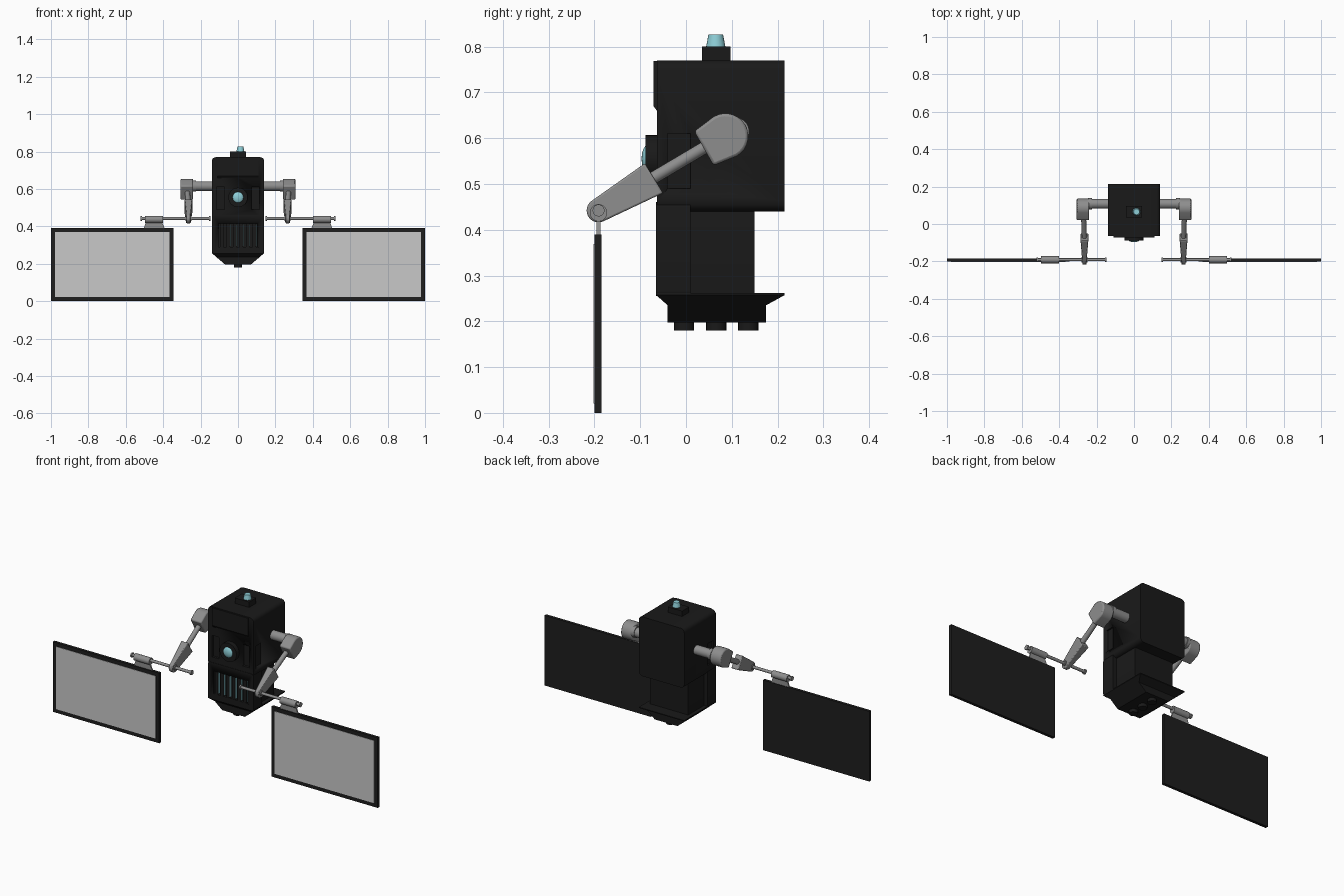
import bpy, bmesh, math
from mathutils import Vector

if "Cube" in bpy.data.objects:
    bpy.data.objects.remove(bpy.data.objects["Cube"])


def material(name, rgb):
    m = bpy.data.materials.new(name)
    m.diffuse_color = (*rgb, 1)
    m.use_nodes = True
    m.node_tree.nodes["Principled BSDF"].inputs["Base Color"].default_value = m.diffuse_color
    return m


BLACK = material("black shell", (0.010, 0.010, 0.010))
FRAME = material("dark frame", (0.013, 0.013, 0.013))
GREY = material("grey metal", (0.27, 0.27, 0.27))
SCREEN = material("pale screen", (0.58, 0.58, 0.58))
CYAN = material("cyan light", (0.27, 0.62, 0.68))


def finish(name, bm, mat, bevel=0, smooth=True):
    bmesh.ops.recalc_face_normals(bm, faces=bm.faces)
    me = bpy.data.meshes.new(name)
    bm.to_mesh(me)
    bm.free()
    ob = bpy.data.objects.new(name, me)
    bpy.context.collection.objects.link(ob)
    me.materials.append(mat)
    if bevel:
        mod = ob.modifiers.new("bevel", 'BEVEL')
        mod.width, mod.segments = bevel, 2
    if smooth:
        bpy.ops.object.select_all(action='DESELECT')
        ob.select_set(True)
        bpy.context.view_layer.objects.active = ob
        bpy.ops.object.shade_smooth_by_angle(angle=math.radians(35))
    return ob


def loft(name, rings, mat, bevel=0):
    """Skin a list of equal-length point rings and cap both ends."""
    bm = bmesh.new()
    vs = [[bm.verts.new(p) for p in r] for r in rings]
    n = len(vs[0])
    for a, b in zip(vs, vs[1:]):
        for i in range(n):
            j = (i + 1) % n
            bm.faces.new((a[i], a[j], b[j], b[i]))
    bm.faces.new(vs[0])
    bm.faces.new(vs[-1])
    return finish(name, bm, mat, bevel)


def prism(name, pts, axis, a, b, mat, bevel=0):
    """Extrude a (y,z) outline along x, or an (x,z) outline along y."""
    put = (lambda p, d: (d, p[0], p[1])) if axis == 'x' else (lambda p, d: (p[0], d, p[1]))
    return loft(name, [[put(p, d) for p in pts] for d in (a, b)], mat, bevel)


def box(name, x, y, z, mat, bevel=0):
    pts = [(x[0], z[0]), (x[1], z[0]), (x[1], z[1]), (x[0], z[1])]
    return prism(name, pts, 'y', y[0], y[1], mat, bevel)


def rod(name, a, b, r1, mat, r2=None, n=20):
    a, b = Vector(a), Vector(b)
    q = (b - a).to_track_quat('Z', 'Y')
    r2 = r1 if r2 is None else r2
    ring = lambda c, r: [c + q @ Vector((r * math.cos(t * math.tau / n), r * math.sin(t * math.tau / n), 0))
                         for t in range(n)]
    return loft(name, [ring(a, r1), ring(b, r2)], mat)


def arc(cx, cz, r, a0, a1, n):
    return [(cx + r * math.cos(math.radians(a0 + (a1 - a0) * i / n)),
             cz + r * math.sin(math.radians(a0 + (a1 - a0) * i / n))) for i in range(n + 1)]


def rounded(w, z0, z1, r):
    """Rounded (x,z) rectangle outline."""
    return (arc(w - r, z1 - r, r, 0, 90, 4) + arc(r - w, z1 - r, r, 90, 180, 4)
            + arc(r - w, z0 + r, r, 180, 270, 4) + arc(w - r, z0 + r, r, 270, 360, 4))


def cut(target, cutter):
    mod = target.modifiers.new("pocket", 'BOOLEAN')
    mod.object, mod.operation, mod.solver = cutter, 'DIFFERENCE', 'EXACT'
    cutter.hide_render = True
    cutter.hide_set(True)


# body: upper block, lower front block, narrower lower back
upper = prism("upper_body", rounded(0.14, 0.44, 0.77, 0.022), 'y', -0.063, 0.215, BLACK)
lower = prism("lower_front_body", rounded(0.14, 0.255, 0.46, 0.012), 'y', -0.065, 0.01, BLACK)
prism("lower_back_body", rounded(0.118, 0.25, 0.46, 0.01), 'y', 0.0, 0.15, BLACK)
prism("brow", [(-0.06, 0.655), (-0.071, 0.67), (-0.071, 0.768), (-0.06, 0.768)],
      'x', -0.11, 0.11, BLACK)

# pockets beside the eye and on the flanks
for s in (1, -1):
    cut(upper, box("front_pocket_cutter", sorted((s * 0.072, s * 0.115)), (-0.08, -0.05),
                   (0.49, 0.61), BLACK))
    cut(upper, box("side_pocket_cutter", sorted((s * 0.132, s * 0.16)), (-0.04, 0.01),
                   (0.49, 0.61), BLACK))

# grille pocket with slats and thin light strips
cut(lower, box("grille_cutter", (-0.105, 0.105), (-0.08, -0.050), (0.29, 0.415), BLACK))
for i in range(6):
    x = -0.0875 + 0.035 * i
    box("grille_slat", (x - 0.010, x + 0.010), (-0.064, -0.045), (0.29, 0.415), BLACK)
    box("grille_light", (x + 0.010, x + 0.0112), (-0.062, -0.048), (0.295, 0.41), CYAN)

# flared base
rect = lambda x, y0, y1, z: [(-x, y0, z), (x, y0, z), (x, y1, z), (-x, y1, z)]
loft("flared_base", [rect(0.14, -0.065, 0.215, 0.262), rect(0.14, -0.065, 0.215, 0.257),
                     rect(0.115, -0.04, 0.175, 0.235), rect(0.07, -0.04, 0.175, 0.197)], BLACK)
for y in (-0.004, 0.066, 0.136):
    rod("base_nozzle", (0, y, 0.18), (0, y, 0.205), 0.022, BLACK)

# eye in its ring
rod("eye_ring", (0, -0.05, 0.555), (0, -0.088, 0.555), 0.052, BLACK, n=28)
bm = bmesh.new()
bmesh.ops.create_uvsphere(bm, u_segments=24, v_segments=14, radius=0.032)
for v in bm.verts:
    v.co = (v.co.x, v.co.y * 0.5 - 0.081, v.co.z + 0.555)
finish("eye_lens", bm, CYAN)

# top beacon
box("beacon_base", (-0.044, 0.044), (0.035, 0.097), (0.765, 0.80), BLACK)
rod("beacon_lamp", (0.013, 0.065, 0.80), (0.013, 0.065, 0.826), 0.021, CYAN, 0.016)

# arms and display panels
for s in (1, -1):
    X = lambda a, b: sorted((s * a, s * b))
    rod("shoulder_axle", (s * 0.13, 0.108, 0.615), (s * 0.25, 0.108, 0.615), 0.026, GREY)
    rod("axle_collar", (s * 0.225, 0.108, 0.615), (s * 0.245, 0.108, 0.615), 0.03, GREY)
    prism("shoulder", [(0.018, 0.615), (0.06, 0.54)] + arc(0.086, 0.604, 0.05, -60, 120, 14),
          'x', *X(0.24, 0.307), GREY, 0.006)
    rod("upper_arm", (s * 0.27, 0.05, 0.585), (s * 0.265, -0.08, 0.508), 0.0135, GREY)

    # forearm narrows toward the wrist
    side = [(-0.09, 0.545), *arc(-0.191, 0.442, 0.026, 120, 300, 12), (-0.05, 0.48)]
    half = lambda y: 0.0115 + 0.011 * max(0, min(1, (y + 0.19) / 0.12))
    loft("forearm", [[(s * 0.265 + k * half(y), y, z) for y, z in side] for k in (-1, 1)],
         GREY, 0.004)
    rod("wrist_pin", (s * 0.248, -0.191, 0.442), (s * 0.282, -0.191, 0.442), 0.014, GREY)

    # crossbar, clamp and hanger
    rod("crossbar", (s * 0.15, -0.191, 0.442), (s * 0.52, -0.191, 0.442), 0.008, GREY, n=12)
    for a in (0.148, 0.513):
        rod("crossbar_cap", (s * a, -0.191, 0.442), (s * (a + 0.008), -0.191, 0.442), 0.013, GREY)
    rod("clamp", (s * 0.402, -0.191, 0.437), (s * 0.498, -0.191, 0.437), 0.019, GREY)
    prism("hanger", [(s * 0.39, 0.385), (s * 0.505, 0.385), (s * 0.49, 0.43), (s * 0.41, 0.43)],
          'y', -0.195, -0.187, GREY)

    # framed panel
    box("panel_frame", X(0.345, 1.0), (-0.2, -0.184), (0, 0.39), FRAME)
    box("panel_screen", X(0.366, 0.979), (-0.202, -0.198), (0.021, 0.369), SCREEN)
